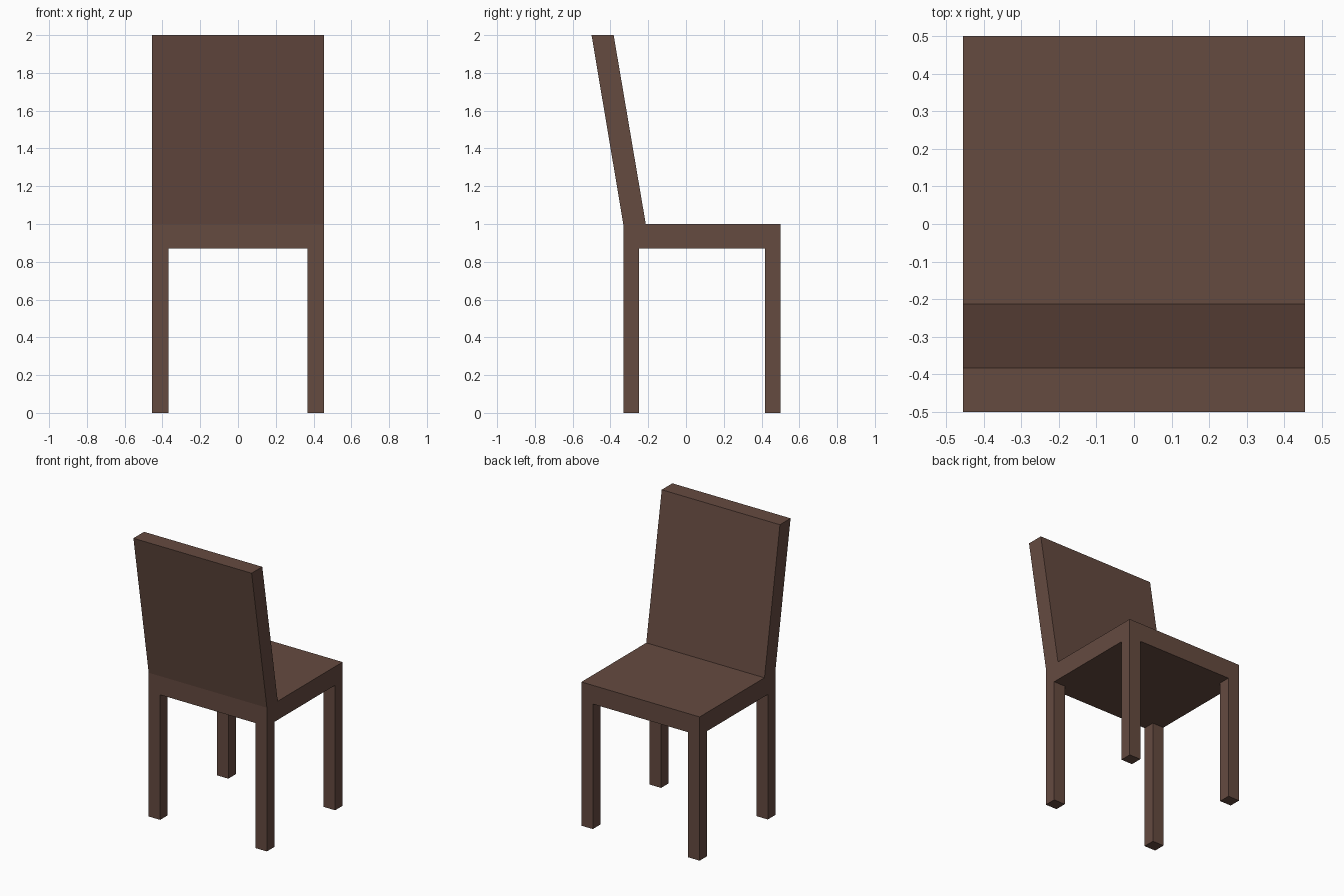
import bpy

if "Cube" in bpy.data.objects:
    bpy.data.objects.remove(bpy.data.objects["Cube"])

HALF_W = 0.455                      # half width of the chair
SEAT_BOTTOM, SEAT_TOP = 0.87, 1.0
BACK, FRONT = -0.332, 0.5           # seat ends along y

wood = bpy.data.materials.new("dark brown wood")
wood.diffuse_color = (0.130, 0.069, 0.051, 1.0)
wood.use_nodes = True
wood.node_tree.nodes["Principled BSDF"].inputs["Base Color"].default_value = wood.diffuse_color


def prism(name, profile, x0, x1):
    """Sweep a counter-clockwise (y, z) profile from x0 to x1."""
    n = len(profile)
    verts = [(x, y, z) for x in (x0, x1) for y, z in profile]
    faces = [tuple(reversed(range(n))), tuple(range(n, 2 * n))]
    faces += [(i, (i + 1) % n, n + (i + 1) % n, n + i) for i in range(n)]
    mesh = bpy.data.meshes.new(name)
    mesh.from_pydata(verts, [], faces)
    mesh.materials.append(wood)
    obj = bpy.data.objects.new(name, mesh)
    bpy.context.collection.objects.link(obj)
    return obj


def rect(y0, y1, z0, z1):
    return [(y0, z0), (y1, z0), (y1, z1), (y0, z1)]


# Seat slab
prism("seat", rect(BACK, FRONT, SEAT_BOTTOM, SEAT_TOP), -HALF_W, HALF_W)

# Leaning backrest
prism("backrest", [(BACK, SEAT_TOP), (-0.213, SEAT_TOP), (-0.383, 2.0), (-0.5, 2.0)],
      -HALF_W, HALF_W)

# Four square legs
LEG_X, LEG_Y = 0.088, 0.082
for side, x0 in (("left", -HALF_W), ("right", HALF_W - LEG_X)):
    for end, y0 in (("backrest_side", BACK), ("seat_edge", FRONT - LEG_Y)):
        prism(f"{end}_{side}_leg", rect(y0, y0 + LEG_Y, 0.0, SEAT_BOTTOM), x0, x0 + LEG_X)
